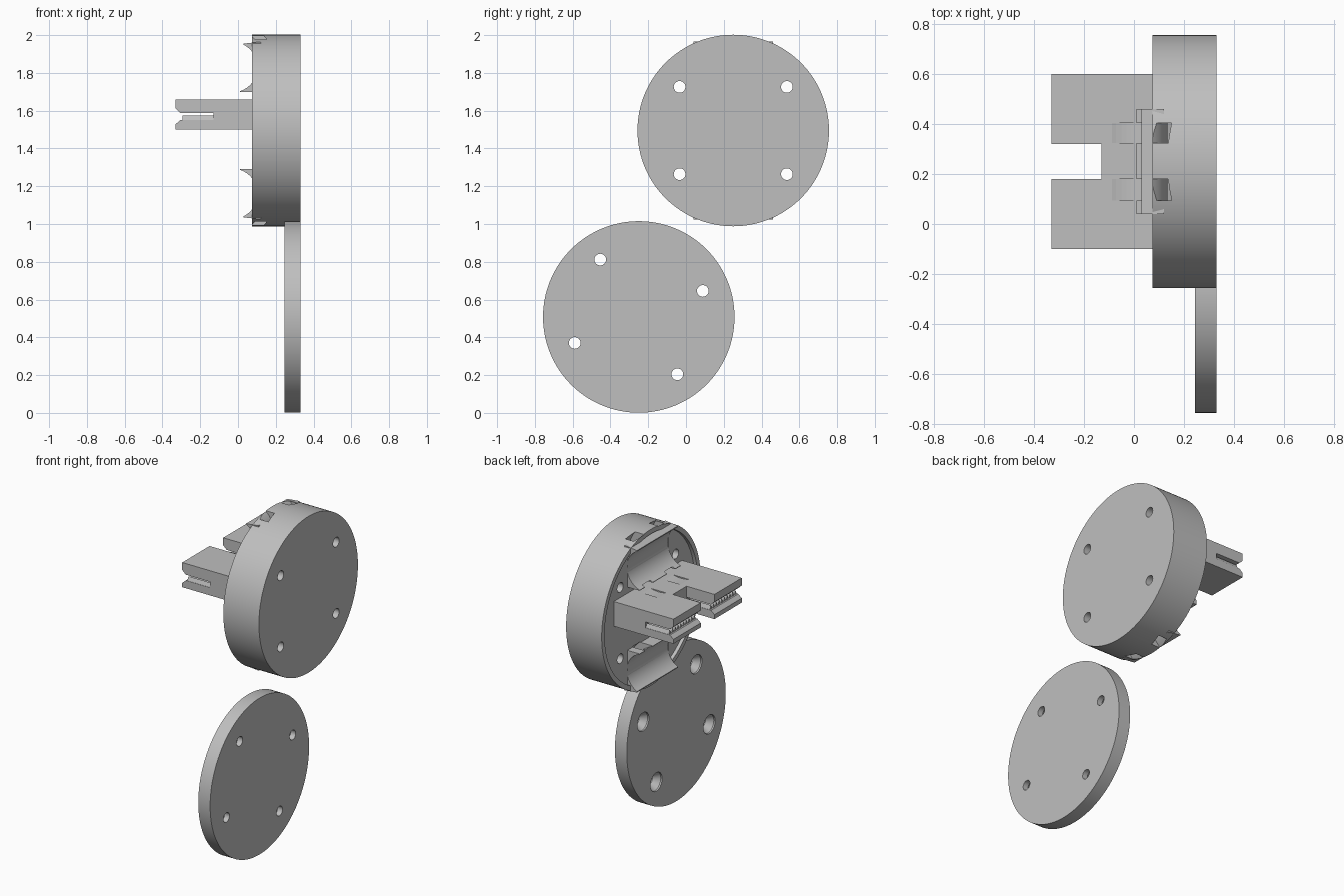
import bpy, bmesh, math
from mathutils import Vector, Matrix

if "Cube" in bpy.data.objects:
    bpy.data.objects.remove(bpy.data.objects["Cube"])

grey = bpy.data.materials.new("plain grey")
grey.use_nodes = True
COLOUR = (0.52, 0.52, 0.52, 1)
grey.diffuse_color = COLOUR
grey.node_tree.nodes["Principled BSDF"].inputs["Base Color"].default_value = COLOUR


def finish(name, bm):
    bmesh.ops.remove_doubles(bm, verts=bm.verts, dist=1e-5)
    bmesh.ops.recalc_face_normals(bm, faces=bm.faces)
    mesh = bpy.data.meshes.new(name)
    bm.to_mesh(mesh)
    bm.free()
    mesh.materials.append(grey)
    obj = bpy.data.objects.new(name, mesh)
    bpy.context.collection.objects.link(obj)
    return obj


def lathe(name, points, centre, axis, steps=128, closed=True):
    """Spin a profile of points around an axis through centre."""
    bm = bmesh.new()
    verts = [bm.verts.new(p) for p in points]
    pairs = list(zip(verts, verts[1:]))
    if closed:
        pairs.append((verts[-1], verts[0]))
    edges = [bm.edges.new(p) for p in pairs]
    bmesh.ops.spin(bm, geom=verts + edges, cent=centre, axis=axis,
                   angle=math.tau, steps=steps, use_merge=True)
    return finish(name, bm)


def disc(name, profile, y, z, steps=128):
    """Solid of revolution about x; profile holds (x, radius) pairs."""
    return lathe(name, [(x, y, z + r) for x, r in profile], (0, y, z), (1, 0, 0), steps, False)


def prism(name, points, y0, y1):
    """Extrude an (x, z) outline from y0 to y1."""
    bm = bmesh.new()
    face = bm.faces.new([bm.verts.new((x, y0, z)) for x, z in points])
    new = bmesh.ops.extrude_face_region(bm, geom=[face])["geom"]
    bmesh.ops.translate(bm, vec=(0, y1 - y0, 0),
                        verts=[v for v in new if isinstance(v, bmesh.types.BMVert)])
    return finish(name, bm)


def box(name, x0, x1, y0, y1, z0, z1):
    return prism(name, [(x0, z0), (x1, z0), (x1, z1), (x0, z1)], y0, y1)


def cut(obj, cutters):
    for c in cutters:
        c.hide_render = True
        mod = obj.modifiers.new("cut", "BOOLEAN")
        mod.operation = "DIFFERENCE"
        mod.solver = "EXACT"
        mod.object = c
    graph = bpy.context.evaluated_depsgraph_get()
    mesh = bpy.data.meshes.new_from_object(obj.evaluated_get(graph))
    obj.modifiers.clear()
    obj.data = mesh


R = 0.507
CY, CZ = 0.25, 1.495        # housing centre
LY, LZ = -0.25, 0.508       # lid centre
Y0, Y1 = 0.04, 0.46         # saddle width

# Round housing with a shallow recess behind a thin rim
housing = disc("housing", [(0.33, 0), (0.33, R), (0.075, R), (0.075, R - 0.03),
                           (0.098, R - 0.03), (0.098, 0)], CY, CZ)

# Lid disc
lid = disc("lid", [(0.33, 0), (0.33, R), (0.245, R), (0.245, 0)], LY, LZ)


# Screw holes: straight in the housing, countersunk in the lid
def hole_centres(y, z, turn):
    for base in (39.1, 140.9, 219.1, 320.9):
        a = math.radians(base + turn)
        yield y + 0.366 * math.cos(a), z + 0.366 * math.sin(a)


straight = [(0, 0), (0, 0.031), (0.4, 0.031), (0.4, 0)]
sunk = [(0.2, 0), (0.2, 0.06), (0.255, 0.06), (0.295, 0.031), (0.4, 0.031), (0.4, 0)]
housing_holes = [disc("hole_cutter", straight, y, z, 24) for y, z in hole_centres(CY, CZ, 0)]
lid_holes = [disc("hole_cutter", sunk, y, z, 24) for y, z in hole_centres(LY, LZ, -17)]

# Cable saddles above and below the connector, with tie slots curving round them
saddles, troughs, slots = [], [], []
for side, word in ((1, "upper"), (-1, "lower")):
    def up(d):
        return CZ + side * d
    saddles.append(prism(word + "_saddle", [(0.01, up(0.205)), (0.15, up(0.205)),
                   (0.12, up(0.47)), (0.03, up(0.46))], Y0, Y1))
    mid = (-0.03, 0, up(0.335))
    troughs.append(lathe("trough_cutter", [(-0.03, y, up(0.335 + r)) for y, r in
                   ((Y0, 0), (Y0, 0.133), (Y1, 0.133), (Y1, 0))], mid, (0, 1, 0), 64, False))
    for a, b in ((0.095, 0.18), (0.325, 0.405)):
        mid = (-0.03, 0, up(0.37))
        slots.append(lathe("tie_slot_cutter", [(-0.03, y, up(0.37 + r)) for y, r in
                     ((a, 0.165), (a, 0.213), (b, 0.213), (b, 0.165))], mid, (0, 1, 0), 64))

# Forked connector block with a chamfered slot
block = box("connector_block", -0.33, 0.15, -0.1, 0.6, 1.5, 1.66)
notch = box("notch_cutter", -0.4, -0.13, 0.18, 0.32, 1.4, 1.8)
slot = prism("slot_cutter", [(-0.34, 1.52), (-0.305, 1.55), (-0.13, 1.55), (-0.13, 1.588),
                             (-0.305, 1.588), (-0.34, 1.62)], -0.2, 0.7)

cut(housing, housing_holes + troughs + slots)
cut(lid, lid_holes)
for s, t in zip(saddles, troughs):
    cut(s, [t] + slots)
cut(block, [notch, slot] + slots[:2])

# Gripping ridges inside the connector slot
bm = bmesh.new()
pitch = 0.028
for start in (-0.1, 0.32):
    for i in range(10):
        y = start + i * pitch
        face = bm.faces.new([bm.verts.new((-0.295, y + dy, z)) for dy, z in
                             ((0, 1.545), (pitch, 1.545), (pitch / 2, 1.575))])
        new = bmesh.ops.extrude_face_region(bm, geom=[face])["geom"]
        bmesh.ops.translate(bm, vec=(0.17, 0, 0),
                            verts=[v for v in new if isinstance(v, bmesh.types.BMVert)])
ridges = finish("grip_ridges", bm)

# Remove the helpers and smooth the round parts
for o in list(bpy.data.objects):
    if "cutter" in o.name:
        bpy.data.objects.remove(o)
bpy.ops.object.select_all(action="DESELECT")
for o in [housing, lid] + saddles:
    o.select_set(True)
bpy.context.view_layer.objects.active = housing
bpy.ops.object.shade_smooth_by_angle(angle=math.radians(30))
